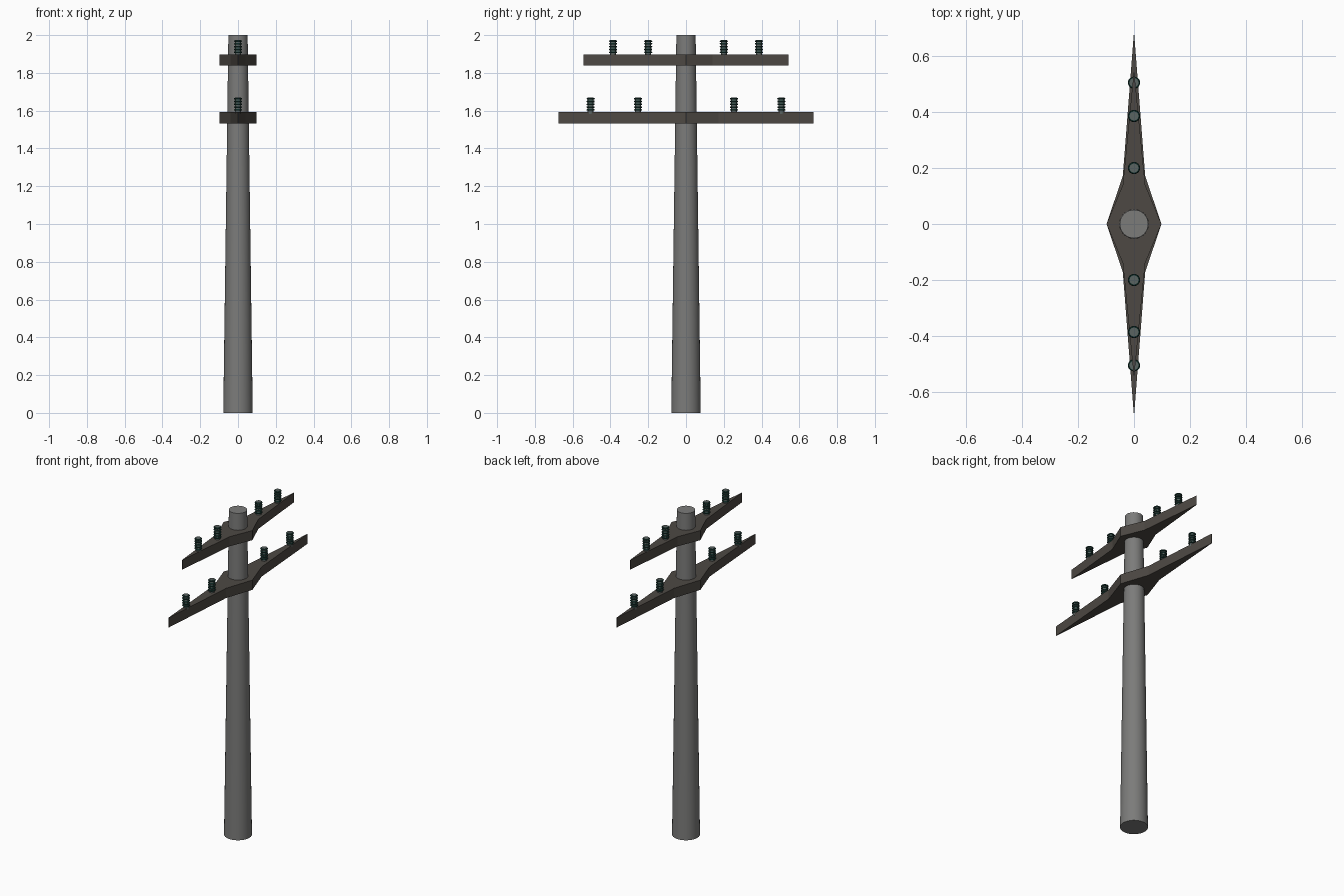
import bpy, bmesh, math
from mathutils import Matrix

if "Cube" in bpy.data.objects:
    bpy.data.objects.remove(bpy.data.objects["Cube"])


def material(name, rgb):
    m = bpy.data.materials.new(name)
    m.diffuse_color = (*rgb, 1)
    m.use_nodes = True
    m.node_tree.nodes["Principled BSDF"].inputs["Base Color"].default_value = m.diffuse_color
    return m


POLE = material("weathered grey", (0.20, 0.20, 0.195))
ARM = material("dark brown wood", (0.075, 0.066, 0.057))
CORE = material("insulator grey green", (0.10, 0.125, 0.12))
GLASS = material("dark green glass", (0.008, 0.04, 0.032))


def finish(bm, name, mats, smooth=False):
    bmesh.ops.recalc_face_normals(bm, faces=bm.faces)
    mesh = bpy.data.meshes.new(name)
    bm.to_mesh(mesh)
    bm.free()
    for m in mats:
        mesh.materials.append(m)
    ob = bpy.data.objects.new(name, mesh)
    bpy.context.collection.objects.link(ob)
    if smooth:
        bpy.ops.object.select_all(action='DESELECT')
        ob.select_set(True)
        bpy.context.view_layer.objects.active = ob
        bpy.ops.object.shade_smooth_by_angle(angle=math.radians(40))
    return ob


# Tapered pole
bm = bmesh.new()
bmesh.ops.create_cone(bm, cap_ends=True, segments=32, radius1=0.078, radius2=0.051,
                      depth=2, matrix=Matrix.Translation((0, 0, 1)))
finish(bm, "pole", [POLE], True)


# Crossarm: pointed outline, wide at the pole, extruded upward
def crossarm(name, half, kink, z0, z1):
    outline = [(0.098, 0), (0.04, kink), (0.001, half), (-0.001, half), (-0.04, kink),
               (-0.098, 0), (-0.04, -kink), (-0.001, -half), (0.001, -half), (0.04, -kink)]
    bm = bmesh.new()
    face = bm.faces.new([bm.verts.new((x, y, z0)) for x, y in outline])
    ext = bmesh.ops.extrude_face_region(bm, geom=[face])
    for v in ext["geom"]:
        if isinstance(v, bmesh.types.BMVert):
            v.co.z = z1
    finish(bm, name, [ARM])


# Insulator: core cylinder with five rounded ribs
def insulator(name, y, z):
    h = 0.077
    bm = bmesh.new()
    bmesh.ops.create_cone(bm, cap_ends=True, segments=16, radius1=0.016, radius2=0.016,
                          depth=h + 0.01, matrix=Matrix.Translation((0, y, z + h / 2 - 0.005)))
    n, sides = 16, 6
    for k in range(5):
        zc = z + 0.012 + k * 0.0148
        grid = []
        for i in range(n):
            a = 2 * math.pi * i / n
            ring = []
            for j in range(sides):
                b = 2 * math.pi * j / sides
                r = 0.0165 + 0.0055 * math.cos(b)
                ring.append(bm.verts.new((r * math.cos(a), y + r * math.sin(a),
                                          zc + 0.0048 * math.sin(b))))
            grid.append(ring)
        for i in range(n):
            p, q = grid[i], grid[(i + 1) % n]
            for j in range(sides):
                f = bm.faces.new((p[j], q[j], q[(j + 1) % sides], p[(j + 1) % sides]))
                f.material_index = 1
    finish(bm, name, [CORE, GLASS], True)


for label, half, kink, z0, z1, spots in (
        ("upper", 0.542, 0.14, 1.838, 1.897, (0.2, 0.386)),
        ("lower", 0.675, 0.172, 1.532, 1.592, (0.254, 0.505))):
    crossarm(label + "_crossarm", half, kink, z0, z1)
    for i, y in enumerate(spots):
        for side, s in (("left", -1), ("right", 1)):
            insulator(f"{label}_insulator_{side}_{i + 1}", s * y, z1)
